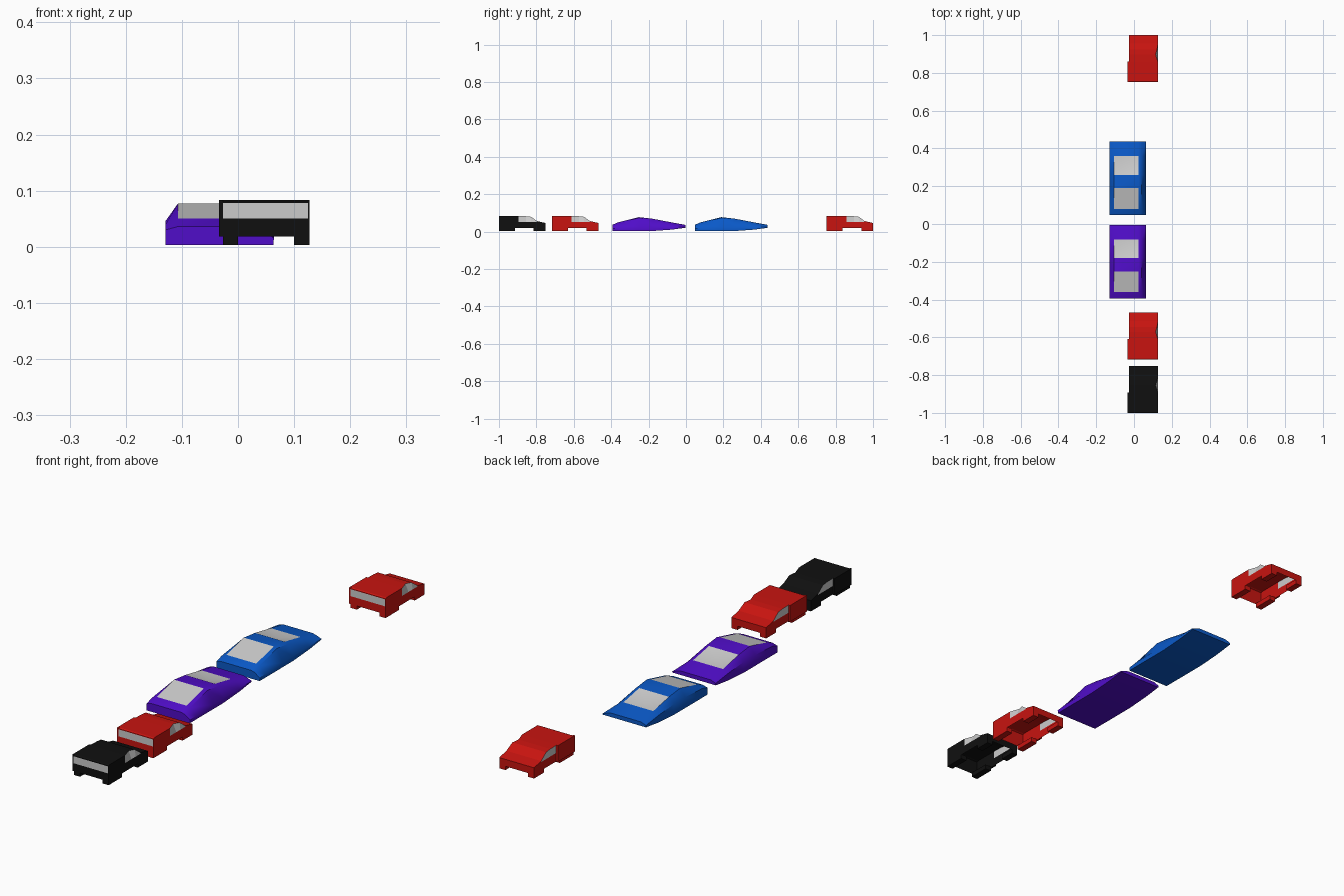
import bpy, math

if "Cube" in bpy.data.objects:
    bpy.data.objects.remove(bpy.data.objects["Cube"])


def paint(name, rgb):
    m = bpy.data.materials.new(name)
    m.diffuse_color = (*rgb, 1)
    m.use_nodes = True
    m.node_tree.nodes["Principled BSDF"].inputs["Base Color"].default_value = m.diffuse_color
    return m


def make(name, verts, faces, mat=None, smooth=None):
    me = bpy.data.meshes.new(name)
    me.from_pydata(verts, [], faces)
    me.update()
    ob = bpy.data.objects.new(name, me)
    bpy.context.collection.objects.link(ob)
    if mat:
        me.materials.append(mat)
    if smooth:
        bpy.ops.object.select_all(action='DESELECT')
        ob.select_set(True)
        bpy.context.view_layer.objects.active = ob
        bpy.ops.object.shade_smooth_by_angle(angle=math.radians(smooth))
    return ob


def loft(sections, glass, closed):
    """Skin sections along y; return verts, body faces and glass faces."""
    n = len(sections[0])
    verts = [p for s in sections for p in s]
    body, panes = [], []
    for i in range(len(sections) - 1):
        for j in range(n if closed else n - 1):
            k = (j + 1) % n
            f = (i * n + j, (i + 1) * n + j, (i + 1) * n + k, i * n + k)
            (panes if (i, j) in glass else body).append(f)
    last = (len(sections) - 1) * n
    body += [tuple(range(n)), tuple(range(last + n - 1, last - 1, -1))]
    return verts, body, panes


def box(name, x, y, z, mat):
    verts = [(a, b, c) for a in x for b in y for c in z]
    faces = [(0, 1, 3, 2), (4, 6, 7, 5), (0, 4, 5, 1),
             (2, 3, 7, 6), (0, 2, 6, 4), (1, 5, 7, 3)]
    return make(name, verts, faces, mat)


def panes_object(name, verts, panes):
    used = sorted({i for f in panes for i in f})
    index = {v: i for i, v in enumerate(used)}
    return make(name, [verts[i] for i in used],
                [[index[i] for i in f] for f in panes], glass_mat)


def sedan(tag, y0, mat):
    xl, xr = -0.027, 0.127
    # station: y, belt height, top height, inward step of the right roof edge
    stations = [(0, .05, .080, 0), (.006, .05, .083, 0), (.105, .052, .083, 0),
                (.145, .052, .082, .013), (.172, .052, .079, .005),
                (.203, .052, .056, 0), (.248, .036, .046, 0)]
    sections = [[(xl, y0 + y, .018), (xl, y0 + y, b), (xl, y0 + y, t),
                 (xr - d, y0 + y, t), (xr, y0 + y, b), (xr, y0 + y, .018)]
                for y, b, t, d in stations]
    glass = {(i, j) for i in (2, 3, 4) for j in (1, 3)}
    verts, body, panes = loft(sections, glass, False)
    make(tag + "_body_shell", verts, body, mat)
    panes_object(tag + "_side_windows", verts, panes)
    # window band on the upright end
    e = y0 - .0008
    make(tag + "_end_window",
         [(xl, e, .05), (xr - .002, e, .05), (xr - .002, e, .078), (xl, e, .078)],
         [(0, 1, 2, 3)], glass_mat)
    # thicker panel on the left flank
    box(tag + "_flank_panel", (-.034, xl), (y0, y0 + .108), (.018, .083), mat)
    # wheel blocks
    for sx, x in (("left", (xl, .0)), ("right", (.1, xr))):
        for sy, y in (("rear", (0, .085)), ("front", (.185, .248))):
            box(f"{tag}_{sy}_{sx}_wheel", x, (y0 + y[0], y0 + y[1]), (.003, .022), mat)


def sports_car(tag, y0, mat):
    # station: y, underside, left shoulder, roof height
    stations = [(0, .003, .030, .036), (.033, .003, .040, .050),
                (.143, .003, .046, .077), (.213, .003, .046, .069),
                (.313, .010, .038, .050), (.390, .020, .028, .036)]
    sections = [[(-.129, y0 + y, b), (-.129, y0 + y, s), (-.107, y0 + y, t),
                 (.025, y0 + y, t), (.040, y0 + y, t - .004),
                 (.064, y0 + y, b + (s - b) * .45), (.063, y0 + y, b)]
                for y, b, s, t in stations]
    verts, body, panes = loft(sections, {(1, 2), (3, 2)}, True)
    make(tag + "_body", verts, body, mat, 40)
    panes_object(tag + "_windscreen", verts, panes[:1])
    # rear window dips towards its middle
    rim = [verts[i] for i in panes[1]]
    mid = [sum(c) / 4 for c in zip(*rim)]
    mid[2] -= .012
    make(tag + "_rear_window", rim + [mid],
         [(i, (i + 1) % 4, 4) for i in range(4)], glass_mat, 60)


glass_mat = paint("pale_glass", (.8, .8, .8))
black = paint("black_paint", (.005, .005, .005))
red = paint("red_paint", (.58, .007, .005))
blue = paint("blue_paint", (.003, .1, .58))
purple = paint("purple_paint", (.08, .004, .58))

sedan("black_sedan", -1.0, black)
sedan("red_sedan_a", -.717, red)
sedan("red_sedan_b", .752, red)
sports_car("purple_coupe", -.394, purple)
sports_car("blue_coupe", .047, blue)
